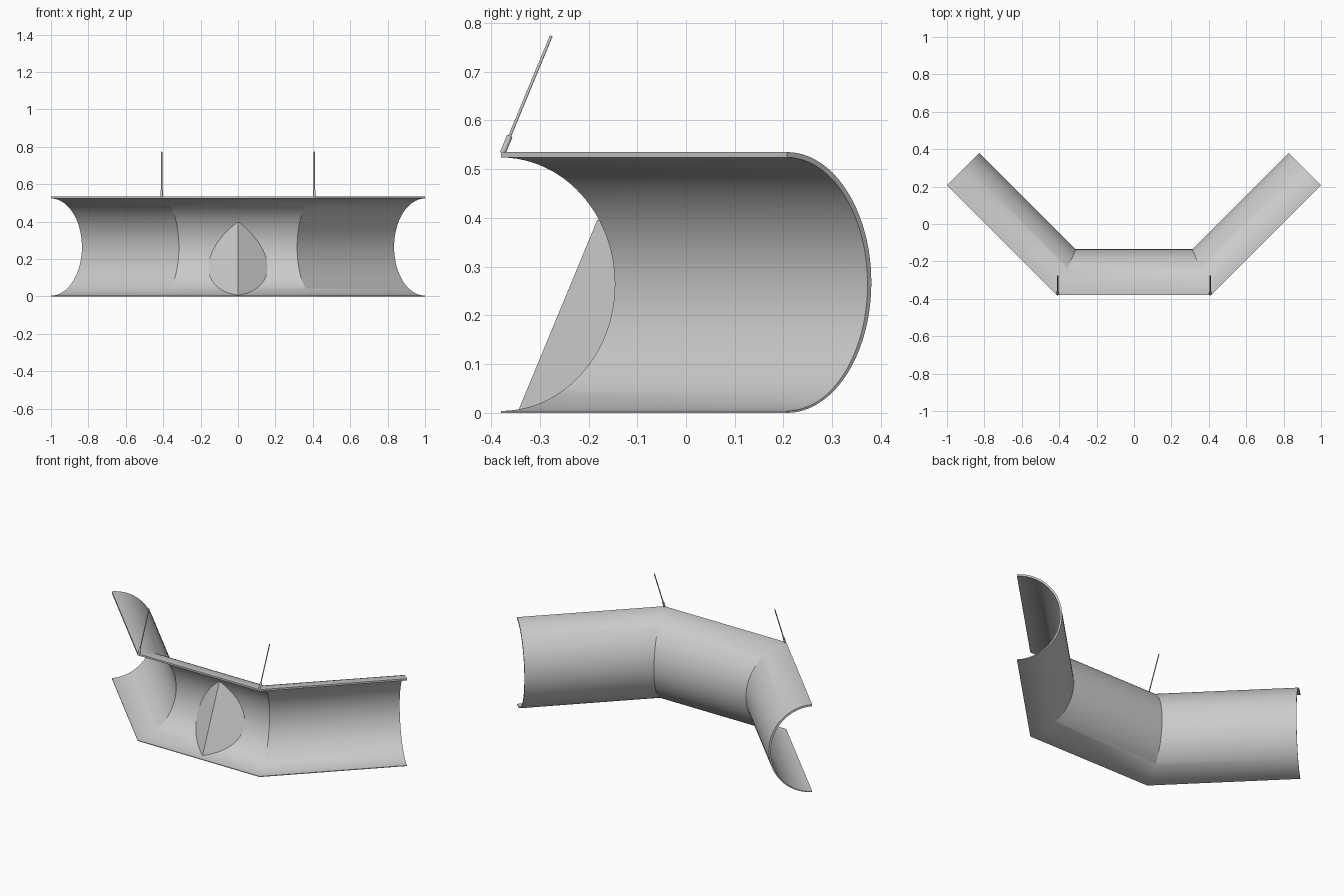
import bpy, bmesh, math
from mathutils import Vector

if "Cube" in bpy.data.objects:
    bpy.data.objects.remove(bpy.data.objects["Cube"], do_unlink=True)

grey = bpy.data.materials.new("light grey")
grey.use_nodes = True
COLOUR = (0.6, 0.6, 0.6, 1)
grey.diffuse_color = COLOUR
grey.node_tree.nodes["Principled BSDF"].inputs["Base Color"].default_value = COLOUR

FRONT = -0.38
TOP = 0.535
DEPTH = 0.245
CORNER = 0.413
SEGS = 48
LEAN = math.radians(22.5)


def finish(name, bm, smooth=False):
    bmesh.ops.recalc_face_normals(bm, faces=bm.faces)
    mesh = bpy.data.meshes.new(name)
    bm.to_mesh(mesh)
    bm.free()
    mesh.materials.append(grey)
    obj = bpy.data.objects.new(name, mesh)
    bpy.context.collection.objects.link(obj)
    if smooth:
        bpy.ops.object.select_all(action="DESELECT")
        obj.select_set(True)
        bpy.context.view_layer.objects.active = obj
        bpy.ops.object.shade_smooth_by_angle(angle=math.radians(25))
    return obj


def arc(depth, low, high):
    """Half ellipse as (depth, height) pairs, from bottom lip to top lip."""
    mid, half = (low + high) / 2, (high - low) / 2
    angles = [math.pi * (i / SEGS - 0.5) for i in range(SEGS + 1)]
    return [(depth * math.cos(a), mid + half * math.sin(a)) for a in angles]


# Half pipe: closed wall profile swept along the bent path with mitred corners
profile = arc(DEPTH, 0, TOP) + arc(DEPTH - 0.011, 0.004, TOP - 0.011)[::-1]
end_y = FRONT + 1 - CORNER
diag, miter = math.sqrt(0.5), math.tan(LEAN)
path = [(-1, end_y, diag, diag), (-CORNER, FRONT, miter, 1),
        (CORNER, FRONT, -miter, 1), (1, end_y, -diag, diag)]
bm = bmesh.new()
rings = [[bm.verts.new((x + dx * d, y + dy * d, z)) for d, z in profile]
         for x, y, dx, dy in path]
n = len(profile)
for a, b in zip(rings, rings[1:]):
    for i in range(n):
        j = (i + 1) % n
        bm.faces.new((a[i], a[j], b[j], b[i]))
# End rims, made as quads between outer and inner arcs
for ring in (rings[0], rings[-1]):
    for i in range(SEGS):
        bm.faces.new((ring[i], ring[i + 1], ring[n - 2 - i], ring[n - 1 - i]))
finish("half_pipe", bm, True)

# Wedge: leaning front edge with two flat sides that meet the pipe wall
bm = bmesh.new()
spine, sides = [], ([], [])
for d, z in arc(DEPTH - 0.008, 0.003, TOP - 0.008):
    wall = FRONT + d
    edge = -0.346 + z * math.tan(LEAN)
    reach = wall - edge
    if reach < 0:
        continue
    spine.append(bm.verts.new((0, edge, z)))
    for side, s in zip(sides, (-1, 1)):
        side.append(bm.verts.new((s * 1.38 * reach, wall, z)))
for side in sides:
    for i in range(len(spine) - 1):
        bm.faces.new((spine[i], spine[i + 1], side[i + 1], side[i]))
finish("wedge", bm)


# Leaning pins with a thicker collar at each bend
def rod(name, x, start, length, radius):
    bm = bmesh.new()
    bmesh.ops.create_cone(bm, cap_ends=True, segments=12, radius1=radius,
                          radius2=radius, depth=length)
    axis = Vector((0, math.sin(LEAN), math.cos(LEAN)))
    turn = Vector((0, 0, 1)).rotation_difference(axis).to_matrix()
    bmesh.ops.rotate(bm, verts=bm.verts, matrix=turn)
    base = Vector((x, -0.376, TOP - 0.002))
    bmesh.ops.translate(bm, verts=bm.verts, vec=base + axis * (start + length / 2))
    finish(name, bm, True)


for label, x in (("right", -0.408), ("left", 0.408)):
    rod(label + "_pin", x, 0, 0.26, 0.003)
    rod(label + "_pin_collar", x, 0, 0.038, 0.006)
